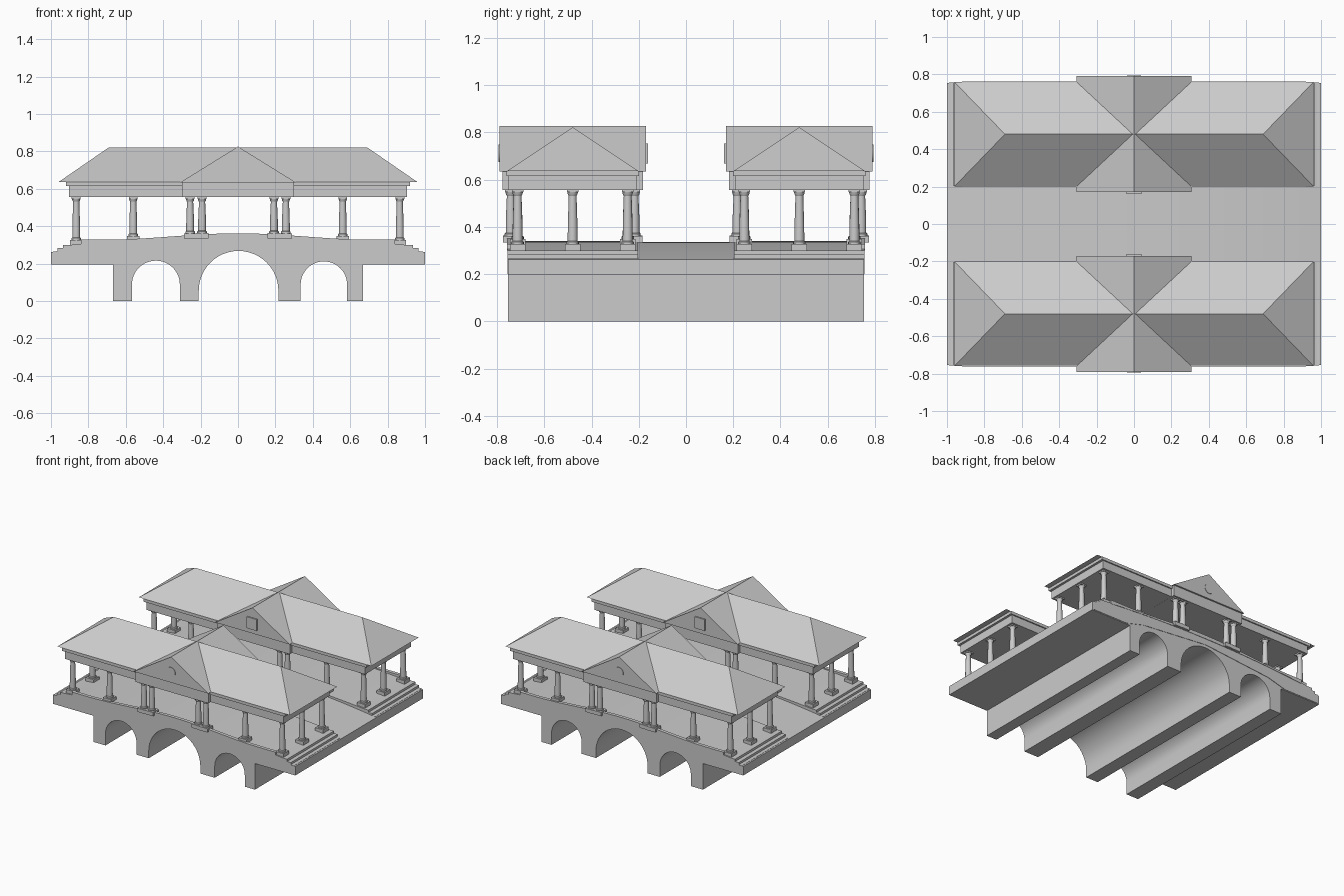
import bpy, bmesh, math

if "Cube" in bpy.data.objects:
    bpy.data.objects.remove(bpy.data.objects["Cube"])


def finish(name, bm, smooth=False):
    bmesh.ops.recalc_face_normals(bm, faces=bm.faces[:])
    me = bpy.data.meshes.new(name)
    bm.to_mesh(me)
    bm.free()
    ob = bpy.data.objects.new(name, me)
    bpy.context.collection.objects.link(ob)
    if smooth:
        bpy.ops.object.select_all(action='DESELECT')
        ob.select_set(True)
        bpy.context.view_layer.objects.active = ob
        bpy.ops.object.shade_smooth_by_angle(angle=math.radians(30))
    return ob


def prism(name, pts, y0, y1, smooth=False):
    """Extrude an (x, z) outline from y0 to y1."""
    bm = bmesh.new()
    f = bm.faces.new([bm.verts.new((x, y0, z)) for x, z in pts])
    ext = bmesh.ops.extrude_face_region(bm, geom=[f])['geom']
    for v in ext:
        if isinstance(v, bmesh.types.BMVert):
            v.co.y = y1
    return finish(name, bm, smooth)


def box(name, x, y0, y1, z0, z1, cx=0.0):
    return prism(name, [(cx - x, z0), (cx + x, z0), (cx + x, z1), (cx - x, z1)], y0, y1)


def curve(fn, x0, x1, n=32):
    return [(x0 + (x1 - x0) * i / n, fn(x0 + (x1 - x0) * i / n)) for i in range(n + 1)]


def road_z(x):
    return 0.335 - 0.073 * x * x


def floor_z(x):
    return 0.341 - 0.041 * (x / 0.9) ** 2


def curb_z(x):
    return 0.328 + 0.034 * (0.5 + 0.5 * math.cos(math.pi * min(abs(x) / 0.72, 1)))


# Bridge body with three arches between four piers
outline = [(-1, 0.195), (-0.667, 0.195), (-0.667, 0)]
for cx, r, zs in ((-0.439, 0.128, 0.088), (0.003, 0.213, 0.055), (0.459, 0.124, 0.088)):
    outline.append((cx - r, 0))
    outline += [(cx - r * math.cos(math.pi * i / 24), zs + r * math.sin(math.pi * i / 24))
                for i in range(25)]
    outline.append((cx + r, 0))
outline += [(0.667, 0), (0.667, 0.195), (1, 0.195)] + curve(road_z, 1, -1)
prism('bridge_body', outline, -0.753, 0.753, True)


def column(name, x, y):
    z0, z1 = floor_z(x) - 0.004, 0.557
    box(name + '_base', 0.033, y - 0.033, y + 0.033, z0, z0 + 0.028, x)
    box(name + '_cap', 0.024, y - 0.024, y + 0.024, z1 - 0.010, z1, x)
    b = z0 + 0.027
    prof = [(0.026, b), (0.026, b + 0.010), (0.021, b + 0.014), (0.0205, b + 0.08),
            (0.0165, z1 - 0.026), (0.020, z1 - 0.020), (0.023, z1 - 0.009)]
    bm = bmesh.new()
    n = 16
    rings = [[bm.verts.new((x + r * math.cos(2 * math.pi * i / n),
                            y + r * math.sin(2 * math.pi * i / n), z)) for i in range(n)]
             for r, z in prof]
    for a, c in zip(rings, rings[1:]):
        for i in range(n):
            j = (i + 1) % n
            bm.faces.new((a[i], a[j], c[j], c[i]))
    bm.faces.new(rings[0])
    bm.faces.new(rings[-1])
    finish(name + '_shaft', bm, True)


for s, side in ((-1, 'front'), (1, 'back')):
    yc = 0.48 * s

    # Raised walkway with end steps and arched floor
    steps = [(0.99, 0.2), (0.99, 0.265), (0.965, 0.265), (0.965, 0.283), (0.935, 0.283),
             (0.935, 0.3)]
    pts = (steps + curve(floor_z, 0.9, -0.9) + [(-x, z) for x, z in reversed(steps)]
           + [(-0.7, 0.2), (-0.55, 0.24), (0, 0.29), (0.55, 0.24), (0.7, 0.2)])
    prism(side + '_walkway', pts, s * 0.203, s * 0.756, True)

    # Curved curb along the outer edge
    prism(side + '_curb', curve(curb_z, 0.84, -0.84)
          + curve(lambda x: floor_z(x) - 0.006, -0.84, 0.84), s * 0.734, s * 0.759, True)

    # Columns: ends, sides and paired portico columns
    spots = [(x, d) for x in (0.56, 0.865) for d in (-0.233, 0.233)]
    spots += [(x, d) for x in (0.192, 0.256) for d in (-0.262, 0.262)] + [(0.865, 0)]
    for i, (x, d) in enumerate(spots):
        for m, tag in ((-1, 'left'), (1, 'right')):
            column(f'{side}_{tag}_column_{i}', m * x, yc + d)

    # Entablature, cornice and portico beam
    box(side + '_entablature', 0.903, yc - 0.272, yc + 0.272, 0.556, 0.618)
    box(side + '_cornice', 0.92, yc - 0.281, yc + 0.281, 0.615, 0.637)
    box(side + '_portico_beam', 0.300, yc - 0.298, yc + 0.298, 0.5555, 0.637)

    # Hipped roof
    bm = bmesh.new()
    e = [bm.verts.new((x, yc + d, 0.636)) for x, d in
         ((-0.96, -0.279), (0.96, -0.279), (0.96, 0.279), (-0.96, 0.279))]
    l, r = [bm.verts.new((x, yc, 0.822)) for x in (-0.69, 0.69)]
    for f in (e, (e[0], e[1], r, l), (e[2], e[3], l, r), (e[1], e[2], r), (e[3], e[0], l)):
        bm.faces.new(f)
    finish(side + '_hip_roof', bm)

    # Crossing gable with round outer and square inner ornaments
    prism(side + '_gable_roof', [(-0.308, 0.635), (0.308, 0.635), (0, 0.826)],
          yc - 0.31, yc + 0.31)
    disc = [(0.037 * math.cos(math.pi * i / 16), 0.712 + 0.037 * math.sin(math.pi * i / 16))
            for i in range(32)]
    prism(side + '_round_window', disc, yc + s * 0.30, yc + s * 0.313)
    box(side + '_square_plaque', 0.041, yc - s * 0.30, yc - s * 0.32, 0.668, 0.753)
